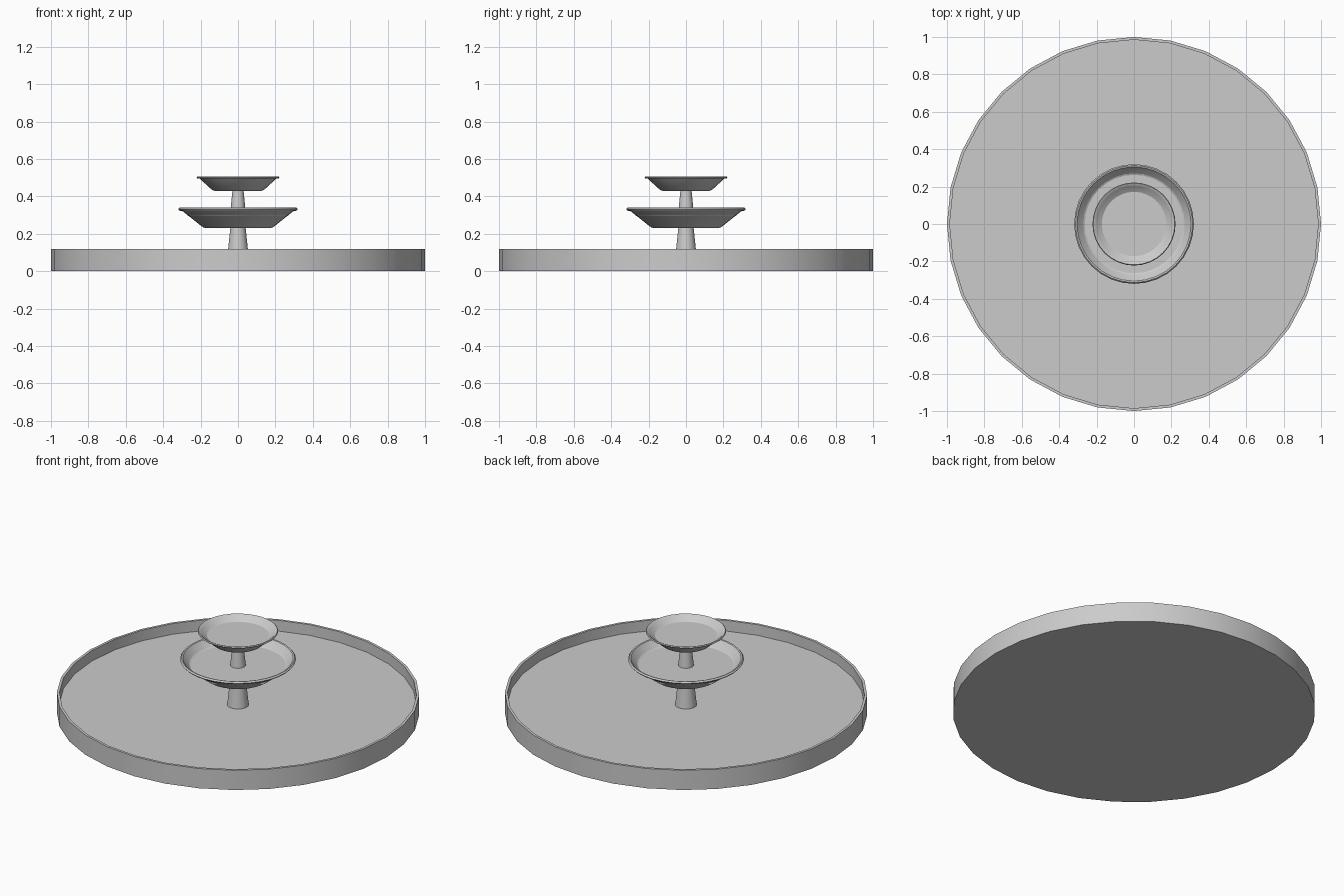
import bpy, bmesh, math

if "Cube" in bpy.data.objects:
    bpy.data.objects.remove(bpy.data.objects["Cube"])


def lathe(name, profile, sides=32):
    """Spin an (r, z) profile around z; r = 0 at an end closes it."""
    bm = bmesh.new()
    rings = []
    for r, z in profile:
        if r == 0:
            rings.append([bm.verts.new((0, 0, z))] * sides)
        else:
            rings.append([bm.verts.new((r * math.cos(2 * math.pi * i / sides),
                                        r * math.sin(2 * math.pi * i / sides), z))
                          for i in range(sides)])
    for a, b in zip(rings, rings[1:]):
        for i in range(sides):
            j = (i + 1) % sides
            corners = list(dict.fromkeys([a[i], a[j], b[j], b[i]]))
            bm.faces.new(corners)
    bmesh.ops.recalc_face_normals(bm, faces=bm.faces)
    mesh = bpy.data.meshes.new(name)
    bm.to_mesh(mesh)
    bm.free()
    obj = bpy.data.objects.new(name, mesh)
    bpy.context.collection.objects.link(obj)
    bpy.ops.object.select_all(action='DESELECT')
    obj.select_set(True)
    bpy.context.view_layer.objects.active = obj
    bpy.ops.object.shade_smooth_by_angle(angle=math.radians(30))
    return obj


# Wide pool with a thin raised wall
lathe("pool", [(0, 0), (1, 0), (1, 0.12), (0.985, 0.12), (0.985, 0.055), (0, 0.055)])

# Lower column and bowl with a rolled lip
lathe("lower_column", [(0, 0.05), (0.06, 0.05), (0.04, 0.24), (0, 0.24)])
lathe("lower_bowl", [(0, 0.23), (0.175, 0.23), (0.19, 0.237), (0.295, 0.32),
                     (0.313, 0.324), (0.32, 0.332), (0.313, 0.34), (0.305, 0.338),
                     (0.295, 0.325), (0.265, 0.295), (0, 0.295)])

# Upper column and smaller bowl
lathe("upper_column", [(0, 0.285), (0.044, 0.285), (0.029, 0.44), (0, 0.44)])
lathe("upper_bowl", [(0, 0.43), (0.125, 0.43), (0.14, 0.436), (0.205, 0.495),
                     (0.218, 0.497), (0.222, 0.502), (0.218, 0.507), (0.211, 0.505),
                     (0.203, 0.497), (0.172, 0.477), (0, 0.477)])
